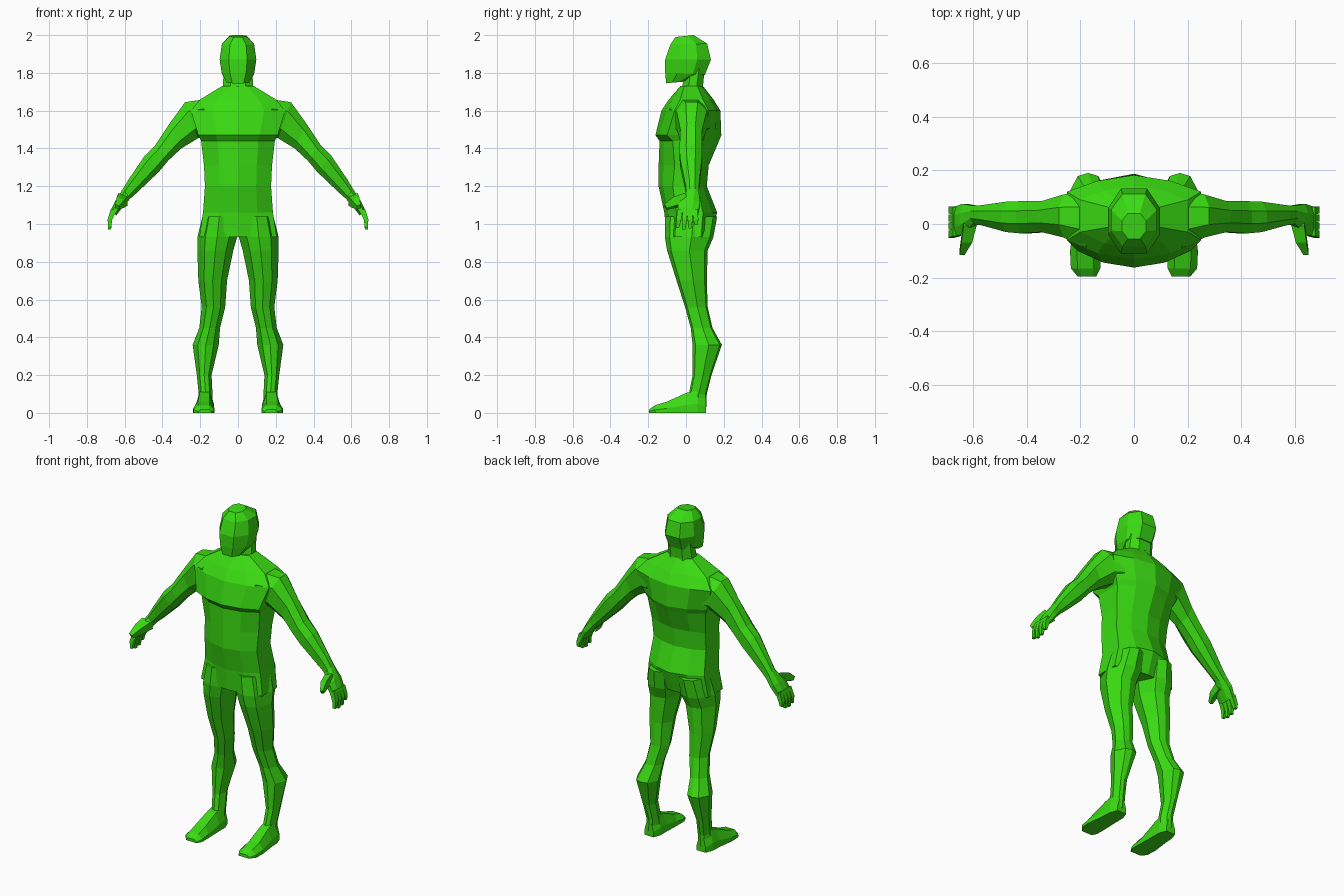
import bpy
import bmesh
from mathutils import Vector

cube = bpy.data.objects.get("Cube")
if cube:
    bpy.data.objects.remove(cube, do_unlink=True)

green = bpy.data.materials.new("body_green")
green.use_nodes = True
color = (0.042, 0.71, 0.006, 1)
green.diffuse_color = color
green.node_tree.nodes["Principled BSDF"].inputs["Base Color"].default_value = color

# Cross-section shapes, as fractions of the two half axes
OCTAGON = [(1, .4), (.5, 1), (-.5, 1), (-1, .4), (-1, -.4), (-.5, -1), (.5, -1), (1, -.4)]
RIDGED = [(1, .1), (.55, .85), (0, 1), (-.55, .85), (-1, .1), (-.6, -.8), (0, -1), (.6, -.8)]
SQUARE = [(1, 1), (-1, 1), (-1, -1), (1, -1)]


def ring(center, a, b, shape=OCTAGON):
    center, a, b = Vector(center), Vector(a), Vector(b)
    return [center + a * u + b * v for u, v in shape]


def span(p, q, y0, y1, shape=OCTAGON):
    """Section between two (x, z) points, reaching from y0 to y1."""
    (px, pz), (qx, qz) = p, q
    return ring(((px + qx) / 2, (y0 + y1) / 2, (pz + qz) / 2),
                ((qx - px) / 2, 0, (qz - pz) / 2), (0, (y1 - y0) / 2, 0), shape)


def loft(name, rings, side=1):
    """Skin a row of sections and cap both ends; side -1 mirrors it."""
    bm = bmesh.new()
    rows = [[bm.verts.new((v.x * side, v.y, v.z)) for v in r] for r in rings]
    n = len(rows[0])
    for lower, upper in zip(rows, rows[1:]):
        for i in range(n):
            j = (i + 1) % n
            bm.faces.new((lower[i], lower[j], upper[j], upper[i]))
    bm.faces.new(rows[0])
    bm.faces.new(rows[-1])
    bmesh.ops.recalc_face_normals(bm, faces=bm.faces)
    mesh = bpy.data.meshes.new(name)
    bm.to_mesh(mesh)
    bm.free()
    mesh.materials.append(green)
    bpy.context.collection.objects.link(bpy.data.objects.new(name, mesh))


# Torso: height, half width, front, front corner, back corner, back
def torso_ring(z, w, front, front_side, back_side, back):
    half = [(0, front), (w * .55, front * .7 + front_side * .3), (w, front_side),
            (w, back_side), (w * .55, back * .65 + back_side * .35), (0, back)]
    other = [(-x, y) for x, y in half[-2:0:-1]]
    return [Vector((x, y, z)) for x, y in half + other]


loft("torso", [torso_ring(*row) for row in (
    (.93, .205, -.1, -.06, .08, .12),
    (1.06, .185, -.115, -.05, .09, .165),
    (1.2, .175, -.145, -.07, .06, .11),
    (1.31, .18, -.145, -.06, .07, .12),
    (1.44, .195, -.14, -.07, .09, .175),
    (1.47, .21, -.162, -.1, .1, .187),
    (1.6, .25, -.13, -.06, .12, .182),
    (1.66, .2, -.09, -.03, .09, .145),
    (1.73, .085, -.03, -.01, .06, .09))])

# Neck
loft("neck", [span((-w, z), (w, z), y0, y1) for z, w, y0, y1 in (
    (1.64, .1, -.05, .1), (1.73, .08, -.02, .09), (1.83, .075, .0, .1))])


# Head: half width, front (y, z), back (y, z)
def head_ring(w, front, back):
    f, b = Vector((0, *front)), Vector((0, *back))
    return ring((f + b) / 2, (w, 0, 0), (b - f) / 2)


loft("head", [head_ring(*row) for row in (
    (.06, (-.105, 1.745), (.0, 1.755)),
    (.085, (-.11, 1.8), (.1, 1.79)),
    (.097, (-.11, 1.87), (.132, 1.87)),
    (.085, (-.083, 1.95), (.112, 1.955)),
    (.045, (-.055, 1.99), (.04, 2)))])

for label, side in (("left", 1), ("right", -1)):
    # Leg: height, inner x, outer x, front y, back y
    loft(label + "_leg", [span((x0, z), (x1, z), y0, y1, RIDGED) for z, x0, x1, y0, y1 in (
        (1.04, .01, .188, -.11, .165),
        (.93, .005, .215, -.112, .145),
        (.86, .025, .215, -.1, .115),
        (.7, .058, .21, -.05, .11),
        (.56, .068, .192, -.005, .115),
        (.45, .095, .205, .025, .14),
        (.36, .102, .24, .035, .19),
        (.2, .14, .218, .035, .135),
        (.1, .135, .208, .015, .11),
        (.03, .135, .215, .0, .108))], side)

    # Foot: y, inner x, outer x, height
    loft(label + "_foot", [ring(((x0 + x1) / 2, y, h / 2), ((x1 - x0) / 2, 0, 0),
                                (0, 0, h / 2), [(1, -1), (1, -.2), (.55, 1), (-.55, 1),
                                                (-1, -.2), (-1, -1)])
                           for y, x0, x1, h in (
        (.105, .145, .205, .08), (.06, .128, .222, .12), (.0, .128, .225, .105),
        (-.1, .125, .238, .06), (-.165, .125, .235, .04), (-.195, .14, .21, .018))], side)

    # Arm and palm: upper edge (x, z), lower edge (x, z), front y, back y
    loft(label + "_arm", [span(*row) for row in (
        ((.18, 1.66), (.17, 1.46), -.09, .13),
        ((.28, 1.645), (.21, 1.455), -.05, .11),
        ((.36, 1.535), (.3, 1.4), -.03, .085),
        ((.44, 1.415), (.37, 1.335), -.035, .085),
        ((.495, 1.36), (.42, 1.275), -.03, .083),
        ((.58, 1.235), (.53, 1.17), -.005, .07),
        ((.61, 1.185), (.57, 1.135), .0, .068),
        ((.648, 1.125), (.61, 1.09), -.04, .075),
        ((.675, 1.07), (.645, 1.045), -.045, .065))], side)

    # Four fingers, spreading toward the tips
    for i, name in enumerate(("index", "middle", "ring", "little")):
        base, tip = -.031 + i * .027, -.045 + i * .033
        low = (.98, .97, .975, .995)[i]
        loft(f"{label}_{name}_finger", [
            span((.673, 1.08), (.645, 1.07), base - .014, base + .014, SQUARE),
            span((.69, 1.025), (.667, 1.02), (base + tip) / 2 - .013, (base + tip) / 2 + .013, SQUARE),
            span((.688, low), (.672, low), tip - .008, tip + .008, SQUARE)], side)

    # Thumb, reaching forward
    loft(label + "_thumb", [ring(c, (r, 0, r * .4), (0, -r * .7, r), SQUARE) for c, r in (
        ((.61, .01, 1.13), .024), ((.622, -.055, 1.115), .02), ((.64, -.108, 1.09), .01))], side)
